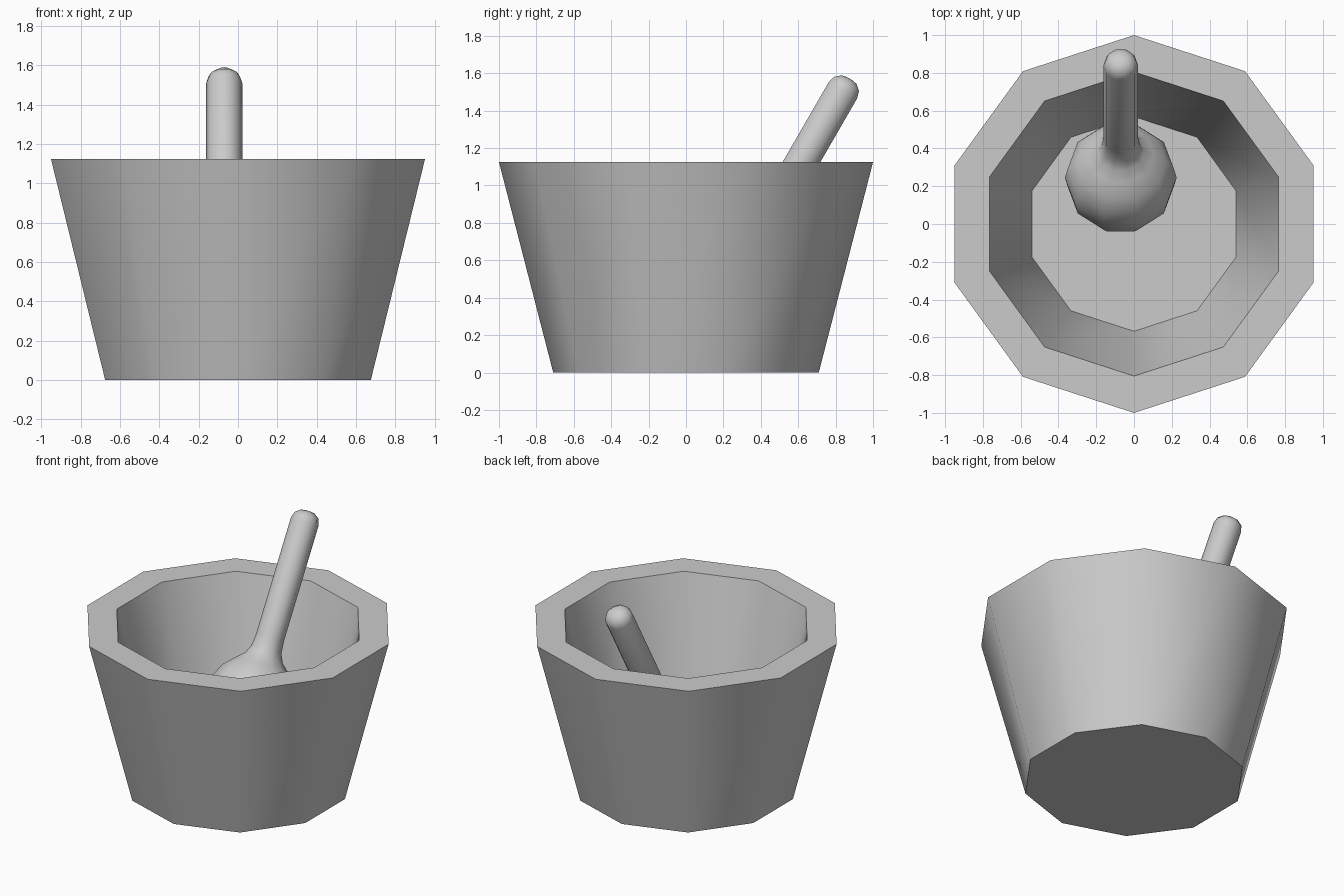
import bpy, bmesh, math

if "Cube" in bpy.data.objects:
    bpy.data.objects.remove(bpy.data.objects["Cube"])

SIDES = 10


def lathe(name, profile, start_angle):
    """Spin (radius, height) points into a ten-sided solid; both ends are capped."""
    bm = bmesh.new()
    rings = []
    for r, z in profile:
        ring = []
        for i in range(SIDES):
            a = start_angle + 2 * math.pi * i / SIDES
            ring.append(bm.verts.new((r * math.cos(a), r * math.sin(a), z)))
        rings.append(ring)
    for low, high in zip(rings, rings[1:]):
        for i in range(SIDES):
            j = (i + 1) % SIDES
            bm.faces.new((low[i], low[j], high[j], high[i]))
    bm.faces.new(rings[0][::-1])
    bm.faces.new(rings[-1])
    bmesh.ops.remove_doubles(bm, verts=bm.verts, dist=0.0005)
    bmesh.ops.recalc_face_normals(bm, faces=bm.faces)
    mesh = bpy.data.meshes.new(name)
    bm.to_mesh(mesh)
    bm.free()
    obj = bpy.data.objects.new(name, mesh)
    bpy.context.collection.objects.link(obj)
    bpy.ops.object.select_all(action='DESELECT')
    obj.select_set(True)
    bpy.context.view_layer.objects.active = obj
    bpy.ops.object.shade_smooth_by_angle(angle=math.radians(60))
    return obj


# Mortar: outer wall, flat rim, inner wall, floor
lathe("mortar_bowl", [(0.71, 0), (1.0, 1.125), (0.805, 1.125), (0.568, 0.21)],
      math.pi / 2)

# Pestle: faceted ball head, flared neck, straight handle, rounded tip
R = 0.296
ball = [(R * math.cos(math.radians(t)), R * math.sin(math.radians(t)))
        for t in (-80, -54, -36, -18, 0, 18, 36, 54)]
handle = [(0.125, 0.285), (0.1, 0.34), (0.092, 0.42),
          (0.092, 1.19), (0.08, 1.228), (0.048, 1.254), (0.015, 1.26)]
pestle = lathe("pestle", ball + handle, 0)
pestle.location = (-0.07, 0.245, 0.48)
pestle.rotation_euler = (math.radians(-30), 0, 0)
